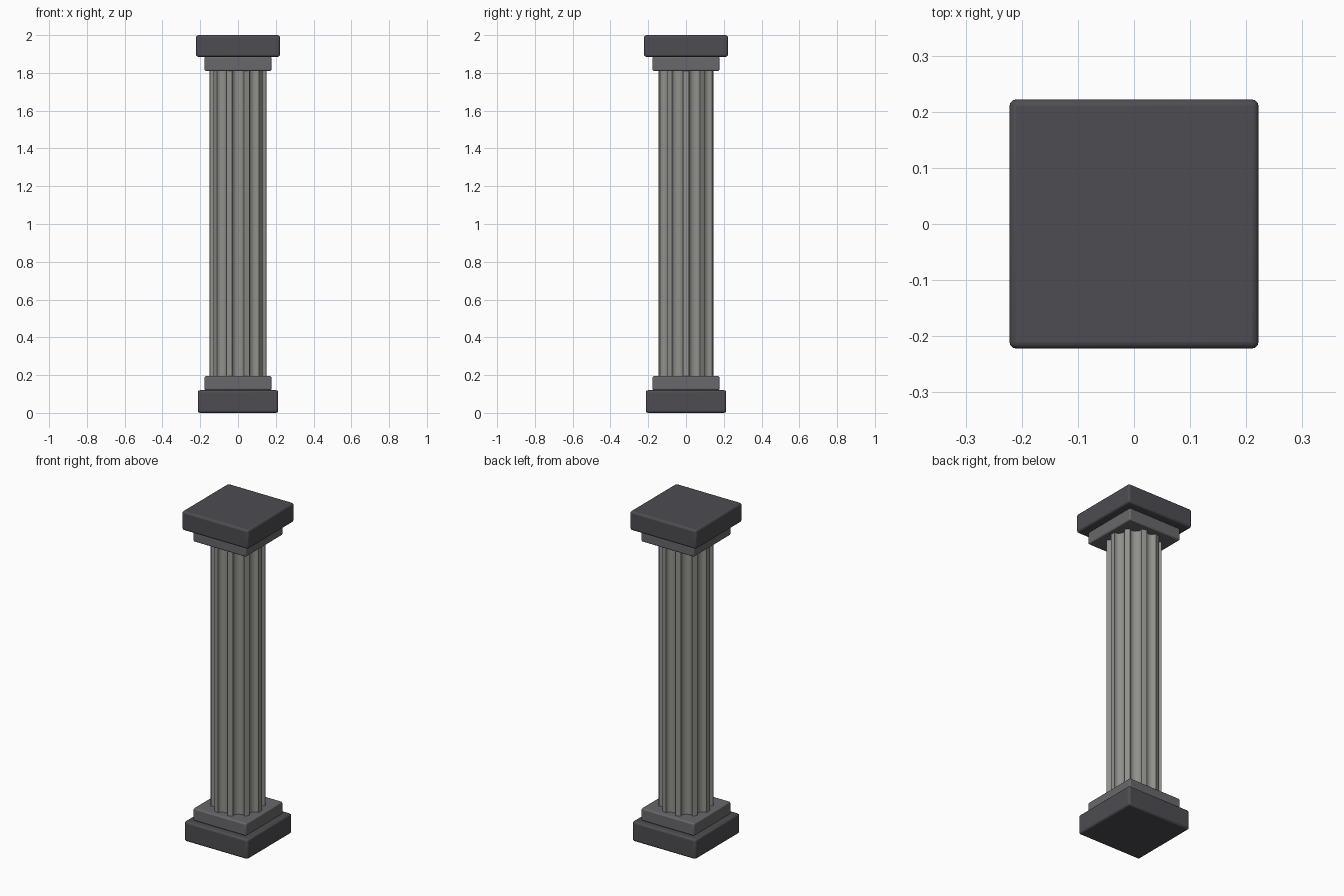
import bpy, bmesh
from math import sin, cos, pi, radians

if "Cube" in bpy.data.objects:
    bpy.data.objects.remove(bpy.data.objects["Cube"])


def slab(name, half, z0, z1, bevel, color):
    bpy.ops.mesh.primitive_cube_add(size=1, location=(0, 0, (z0 + z1) / 2))
    o = bpy.context.object
    o.name = name
    o.scale = (half * 2, half * 2, z1 - z0)
    bpy.ops.object.transform_apply(location=False, rotation=False, scale=True)
    m = o.modifiers.new("soft_edges", 'BEVEL')
    m.width, m.segments = bevel, 3
    bpy.ops.object.shade_smooth_by_angle(angle=radians(35))
    o.data.materials.append(color)


def material(name, rgb):
    m = bpy.data.materials.new(name)
    m.diffuse_color = (*rgb, 1)
    m.use_nodes = True
    m.node_tree.nodes["Principled BSDF"].inputs["Base Color"].default_value = m.diffuse_color
    return m


dark = material("dark_stone", (0.075, 0.073, 0.085))
mid = material("mid_stone", (0.14, 0.14, 0.15))
pale = material("pale_stone", (0.28, 0.28, 0.26))

# Square base and capital, two steps each
slab("base_plinth", 0.213, 0, 0.12, 0.012, dark)
slab("base_step", 0.177, 0.12, 0.195, 0.008, mid)
slab("capital_step", 0.177, 1.81, 1.885, 0.008, mid)
slab("capital_slab", 0.222, 1.885, 2.0, 0.012, dark)

# Fluted shaft: ten round grooves with narrow ridges between them
COUNT, R, GROOVE, DEPTH = 10, 0.15, radians(24), 0.026
pitch = 2 * pi / COUNT
outline = []
for i in range(COUNT):
    mid_angle = -pi / 2 + i * pitch
    half_chord = R * sin(GROOVE / 2)
    chord_dist = R * cos(GROOVE / 2)
    # Groove arc in local coordinates (radial r, sideways t)
    for k in range(9):
        a = pi * k / 8
        r, t = chord_dist - DEPTH * sin(a), -half_chord * cos(a)
        outline.append((r * cos(mid_angle) - t * sin(mid_angle),
                        r * sin(mid_angle) + t * cos(mid_angle)))
    # Middle of the ridge
    a = mid_angle + pitch / 2
    outline.append((R * cos(a), R * sin(a)))

bm = bmesh.new()
face = bm.faces.new([bm.verts.new((x, y, 0.19)) for x, y in outline])
top = bmesh.ops.extrude_face_region(bm, geom=[face])
bmesh.ops.translate(bm, vec=(0, 0, 1.625),
                    verts=[v for v in top["geom"] if isinstance(v, bmesh.types.BMVert)])
bmesh.ops.recalc_face_normals(bm, faces=bm.faces)
mesh = bpy.data.meshes.new("fluted_shaft")
bm.to_mesh(mesh)
bm.free()
shaft = bpy.data.objects.new("fluted_shaft", mesh)
bpy.context.collection.objects.link(shaft)
mesh.materials.append(pale)
bpy.ops.object.select_all(action='DESELECT')
shaft.select_set(True)
bpy.context.view_layer.objects.active = shaft
bpy.ops.object.shade_smooth_by_angle(angle=radians(35))
